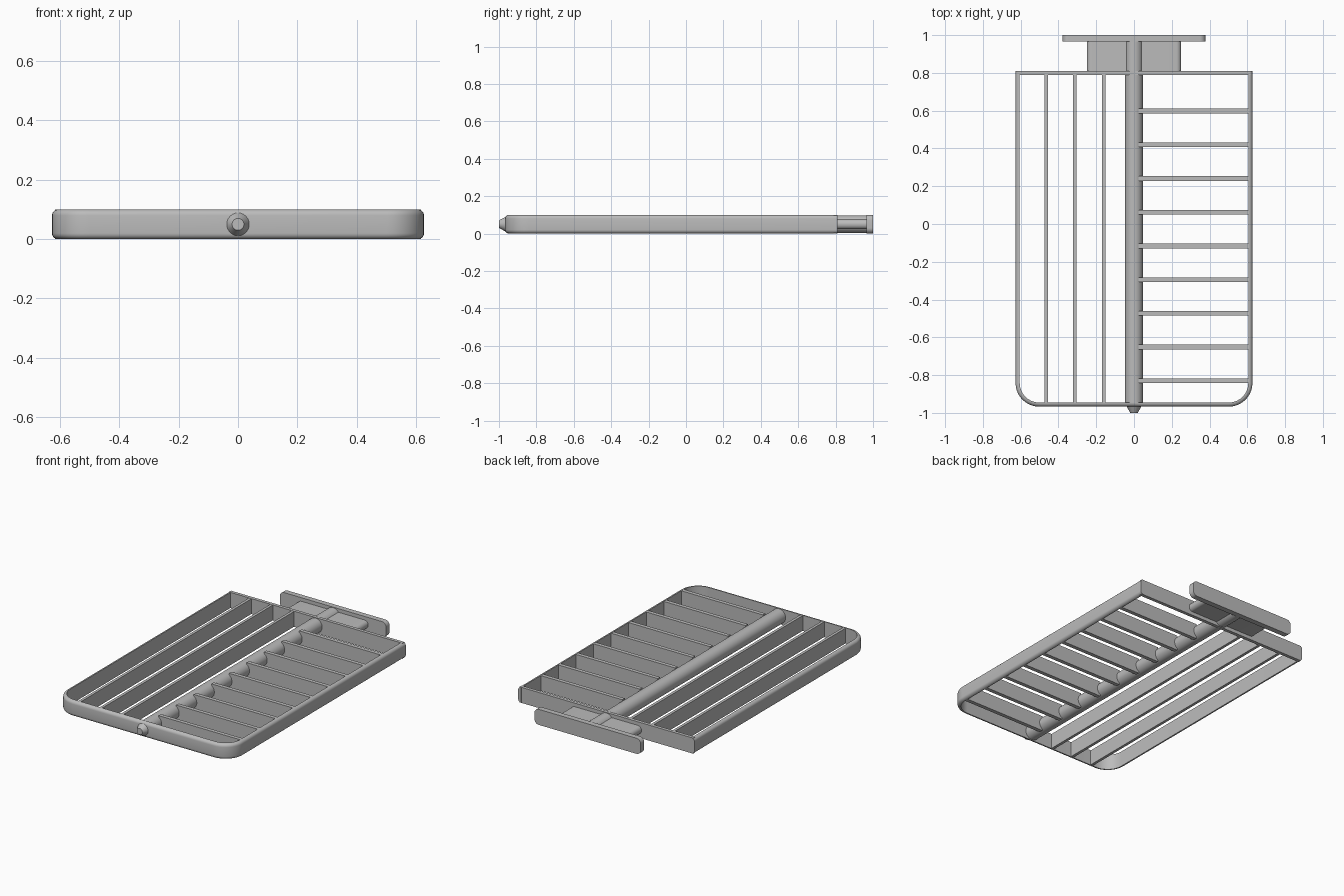
import bpy, bmesh, math
from mathutils import Matrix

if "Cube" in bpy.data.objects:
    bpy.data.objects.remove(bpy.data.objects["Cube"])

grey = bpy.data.materials.new("grey")
grey.diffuse_color = (0.5, 0.5, 0.5, 1)
grey.use_nodes = True
grey.node_tree.nodes["Principled BSDF"].inputs["Base Color"].default_value = grey.diffuse_color
H = 0.1          # overall thickness
MID = H / 2


def finish(name, bm, smooth=True):
    bmesh.ops.recalc_face_normals(bm, faces=bm.faces)
    me = bpy.data.meshes.new(name)
    bm.to_mesh(me)
    bm.free()
    ob = bpy.data.objects.new(name, me)
    bpy.context.collection.objects.link(ob)
    me.materials.append(grey)
    if smooth:
        bpy.ops.object.select_all(action='DESELECT')
        ob.select_set(True)
        bpy.context.view_layer.objects.active = ob
        bpy.ops.object.shade_smooth_by_angle(angle=math.radians(35))
    return ob


def box(name, x0, x1, y0, y1, z0=0.0, z1=H):
    bm = bmesh.new()
    m = Matrix.Translation(((x0 + x1) / 2, (y0 + y1) / 2, (z0 + z1) / 2))
    m = m @ Matrix.Diagonal((x1 - x0, y1 - y0, z1 - z0, 1))
    bmesh.ops.create_cube(bm, size=1, matrix=m)
    return finish(name, bm, False)


def lathe_y(name, y0, y1, r0, r1, segs=40):
    # round bar or cone along y
    bm = bmesh.new()
    m = Matrix.Translation((0, (y0 + y1) / 2, MID)) @ Matrix.Rotation(-math.pi / 2, 4, 'X')
    bmesh.ops.create_cone(bm, cap_ends=True, segments=segs, radius1=r0, radius2=r1,
                          depth=y1 - y0, matrix=m)
    return finish(name, bm)


def rounded_plate(name, hx, hz, r, y0, y1, n=8):
    # rounded rectangle in xz, extruded along y
    bm = bmesh.new()
    vs = []
    for q, (sx, sz) in enumerate(((1, 1), (-1, 1), (-1, -1), (1, -1))):
        for i in range(n + 1):
            a = math.pi / 2 * (q + i / n)
            vs.append(bm.verts.new((sx * (hx - r) + r * math.cos(a), y0,
                                    MID + sz * (hz - r) + r * math.sin(a))))
    f = bm.faces.new(vs)
    ext = bmesh.ops.extrude_face_region(bm, geom=[f])
    bmesh.ops.translate(bm, vec=(0, y1 - y0, 0),
                        verts=[g for g in ext['geom'] if isinstance(g, bmesh.types.BMVert)])
    return finish(name, bm)


# U-shaped rim with rounded front corners and softened outer edges
HX, FRONT, BACK, RC, WALL, EDGE = 0.627, -0.967, 0.81, 0.125, 0.022, 0.02


def u_path(inset, n=10):
    pts = [(-HX + inset, BACK)]
    for sx, a0 in ((-1, math.pi), (1, 1.5 * math.pi)):
        for i in range(n + 1):
            a = a0 + math.pi / 2 * i / n
            r = RC - inset
            pts.append((sx * (HX - RC) + r * math.cos(a), FRONT + RC + r * math.sin(a)))
    return pts + [(HX - inset, BACK)]


section = [(WALL, 0)]
for i in range(6):
    a = math.pi / 2 * i / 5
    section.append((EDGE * (1 - math.sin(a)), EDGE * (1 - math.cos(a))))
section += [(d, H - z) for d, z in reversed(section)]
bm = bmesh.new()
rows = [[bm.verts.new((x, y, z)) for x, y in u_path(d)] for d, z in section]
for j in range(len(rows)):
    a, b = rows[j], rows[(j + 1) % len(rows)]
    for i in range(len(a) - 1):
        bm.faces.new((a[i], a[i + 1], b[i + 1], b[i]))
for end in (0, -1):
    bm.faces.new([r[end] for r in rows])
finish("rim", bm)
box("rear_wall", -HX + 0.01, HX - 0.01, BACK - 0.022, BACK - 0.0005)

# Slats: three lengthwise on the left, nine crosswise on the right
for i in range(3):
    x = -0.465 + i * 0.152
    box("long_slat", x - 0.009, x + 0.009, FRONT + 0.015, BACK - 0.01, 0.001, H - 0.001)
for i in range(9):
    y = 0.598 - i * 0.1785
    box("cross_slat", 0.025, HX - 0.015, y - 0.0125, y + 0.0125, 0.001, H - 0.001)

# Centre bar with tapered front tip
lathe_y("centre_bar", FRONT + 0.01, 0.97, 0.047, 0.047)
lathe_y("front_tip", -1.0, FRONT + 0.002, 0.02, 0.039)

# Rear neck and end plate
rounded_plate("rear_neck", 0.25, 0.027, 0.026, BACK - 0.01, 0.97)
rounded_plate("end_plate", 0.378, MID, 0.03, 0.965, 1.0)
